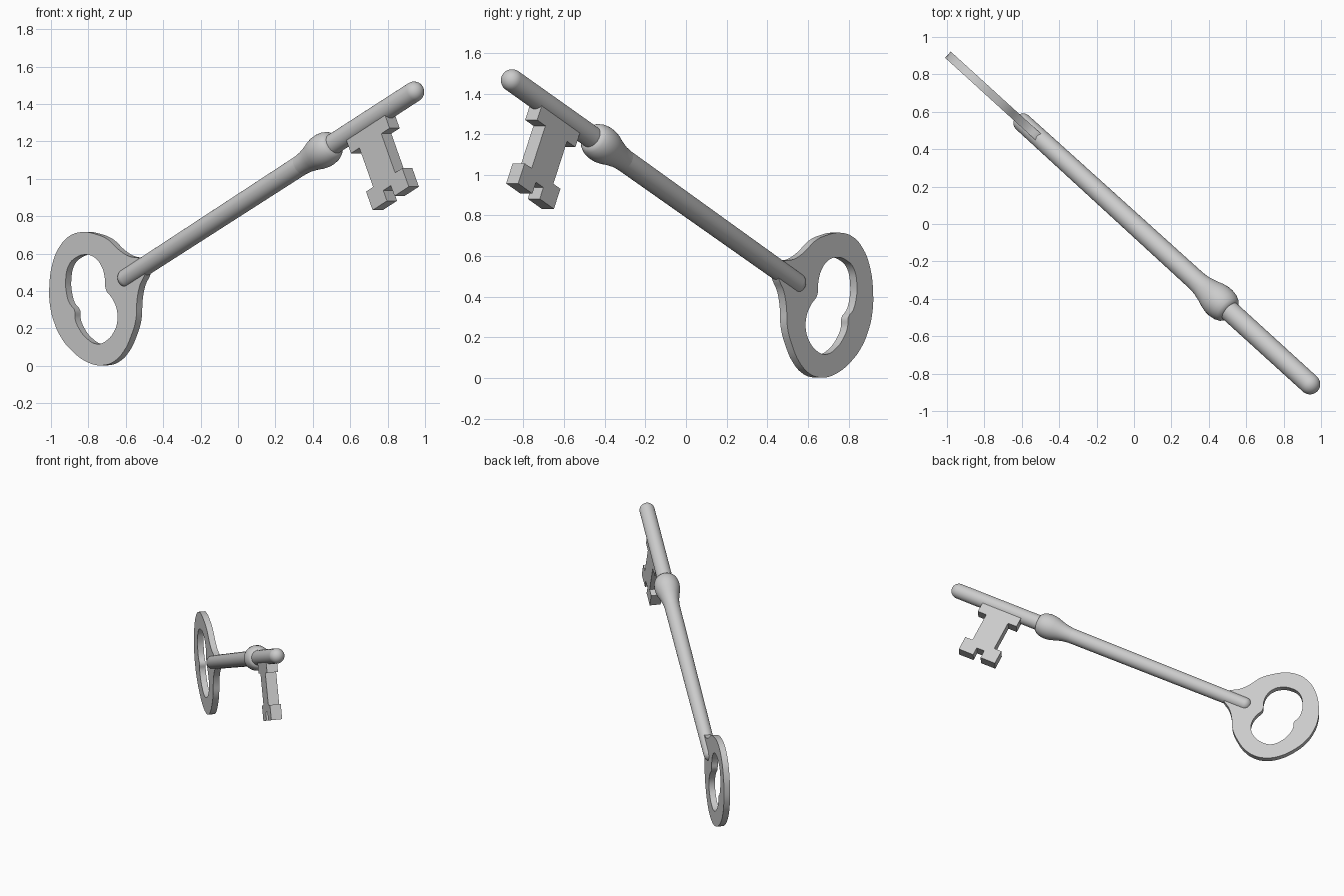
import bpy, bmesh, math
from mathutils import Matrix, Vector

if "Cube" in bpy.data.objects:
    bpy.data.objects.remove(bpy.data.objects["Cube"])

# Key frame: local x runs along the shaft to the tip, local y across the key, local z is thickness
pitch, yaw = math.radians(25.6), math.radians(-42.3)
h = Vector((math.cos(yaw), math.sin(yaw), 0))
up = Vector((0, 0, 1))
ax = h * math.cos(pitch) + up * math.sin(pitch)
ay = -h * math.sin(pitch) + up * math.cos(pitch)
az = ax.cross(ay)
frame = Matrix((ax, ay, az)).transposed().to_4x4()
frame.translation = (-0.61, 0.555, 0.46)


def finish(ob, angle=35):
    ob.matrix_world = frame
    bpy.ops.object.select_all(action='DESELECT')
    ob.select_set(True)
    bpy.context.view_layer.objects.active = ob
    if ob.type == 'CURVE':
        bpy.ops.object.convert(target='MESH')
    bpy.ops.object.shade_smooth_by_angle(angle=math.radians(angle))


def lathe(name, profile, n=40):
    """Revolve (along, radius) points about the shaft axis."""
    bm = bmesh.new()
    vs = [bm.verts.new((s, r, 0)) for s, r in profile]
    es = [bm.edges.new(p) for p in zip(vs, vs[1:])]
    bmesh.ops.spin(bm, geom=vs + es, cent=(0, 0, 0), axis=(1, 0, 0),
                   angle=math.tau, steps=n)
    bmesh.ops.remove_doubles(bm, verts=bm.verts, dist=1e-5)
    bmesh.ops.recalc_face_normals(bm, faces=bm.faces)
    me = bpy.data.meshes.new(name)
    bm.to_mesh(me)
    bm.free()
    ob = bpy.data.objects.new(name, me)
    bpy.context.collection.objects.link(ob)
    finish(ob)


def dome(centre, r, depth, sign):
    pts = [(centre + sign * depth * math.sin(a), r * math.cos(a))
           for a in (math.pi / 2 * i / 8 for i in range(9))]
    pts[-1] = (pts[-1][0], 0)
    return pts if sign > 0 else pts[::-1]


def plate(name, loops, thick, smooth):
    """Extruded 2D outline; further loops are holes."""
    cu = bpy.data.curves.new(name, 'CURVE')
    cu.dimensions = '2D'
    cu.fill_mode = 'BOTH'
    cu.extrude = thick / 2
    cu.resolution_u = 5
    for pts in loops:
        sp = cu.splines.new('BEZIER')
        sp.bezier_points.add(len(pts) - 1)
        for bp, (x, y) in zip(sp.bezier_points, pts):
            bp.co = (x, y, 0)
            bp.handle_left_type = bp.handle_right_type = 'AUTO' if smooth else 'VECTOR'
        if not smooth:
            cu.resolution_u = 1
        sp.use_cyclic_u = True
    ob = bpy.data.objects.new(name, cu)
    bpy.context.collection.objects.link(ob)
    finish(ob)


def mirror_y(half):
    """Half loop whose first and last points lie on the axis."""
    return half + [(x, -y) for x, y in half[-2:0:-1]]


# Shaft with rounded ends
lathe("shaft", dome(0.02, 0.05, 0.045, -1) + [(1.5, 0.056)] + dome(2.325, 0.055, 0.055, 1))

# Flared collar with a flat front face
lathe("collar", [(1.40, 0.0), (1.40, 0.054), (1.46, 0.060), (1.51, 0.072), (1.55, 0.085),
                 (1.58, 0.091), (1.61, 0.092), (1.64, 0.088), (1.665, 0.078),
                 (1.68, 0.066), (1.685, 0.05), (1.685, 0.0)])

# Bow: pear-shaped ring with a two-lobed hole
outer = mirror_y([(0.20, 0), (0.17, 0.045), (0.11, 0.085), (0.06, 0.143), (0.003, 0.24),
                  (-0.064, 0.302), (-0.14, 0.35), (-0.23, 0.372), (-0.315, 0.356),
                  (-0.40, 0.302), (-0.49, 0.18), (-0.527, 0.08), (-0.535, 0)])
hole = mirror_y([(-0.122, 0), (-0.102, 0.06), (-0.096, 0.12), (-0.118, 0.185), (-0.17, 0.23),
                 (-0.24, 0.248), (-0.305, 0.235), (-0.36, 0.175), (-0.388, 0.10),
                 (-0.39, 0.045), (-0.374, 0)])
plate("bow", [outer, hole], 0.045, True)

# Bit: stepped tooth with two feet and a notch
half = [(0.155, -0.01), (0.155, -0.115), (0.088, -0.115), (0.088, -0.347),
        (0.145, -0.347), (0.145, -0.457), (0.03, -0.457), (0.03, -0.395)]
c = 1.96
plate("bit", [[(c + x, y) for x, y in half] + [(c - x, y) for x, y in half[::-1]]], 0.08, False)
